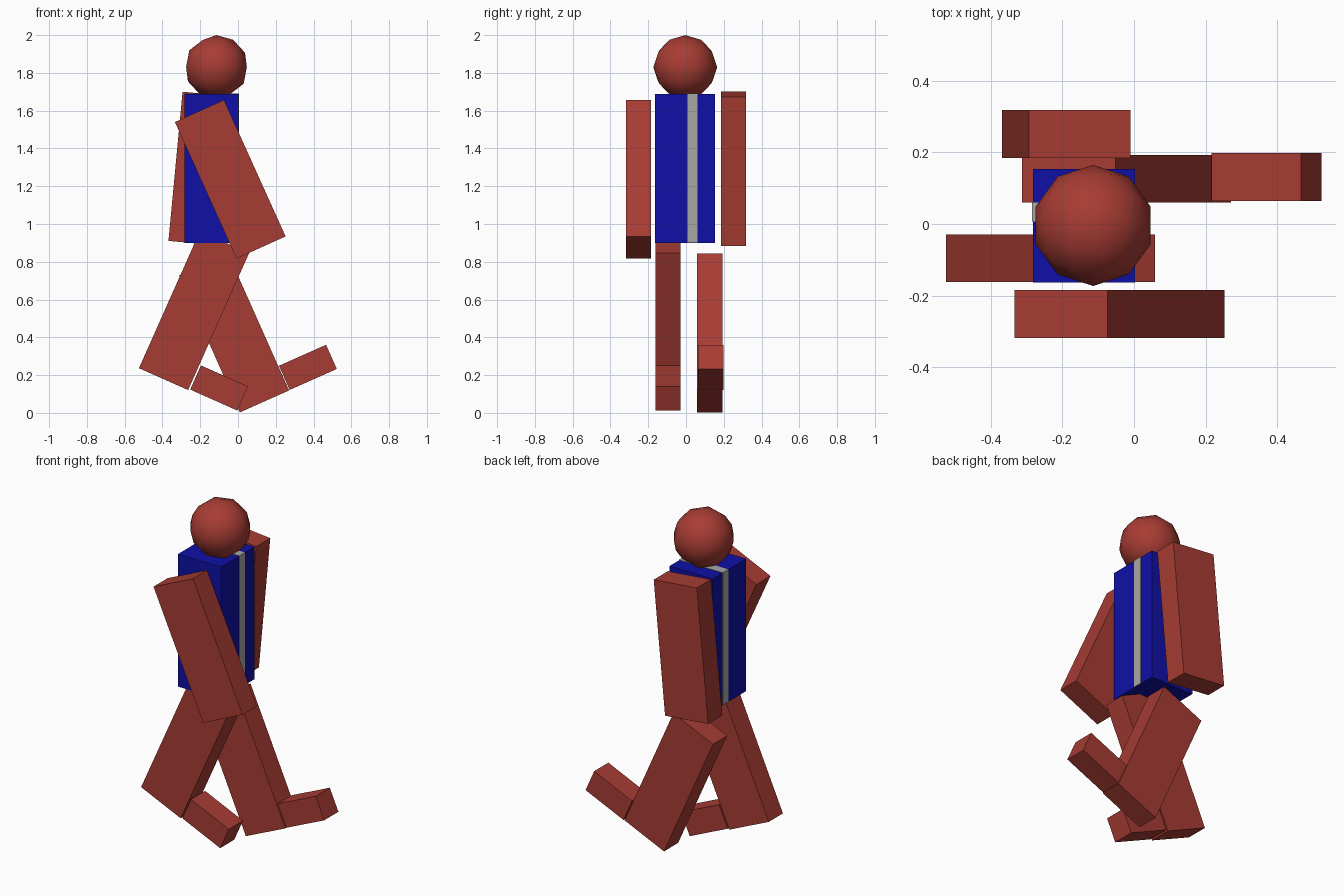
import bpy
from math import radians

if "Cube" in bpy.data.objects:
    bpy.data.objects.remove(bpy.data.objects["Cube"])


def material(name, rgb):
    m = bpy.data.materials.new(name)
    m.diffuse_color = (*rgb, 1)
    m.use_nodes = True
    m.node_tree.nodes["Principled BSDF"].inputs["Base Color"].default_value = m.diffuse_color
    return m


skin = material("skin", (0.386, 0.045, 0.034))
blue = material("blue", (0.005, 0.005, 0.386))
grey = material("grey", (0.386, 0.386, 0.386))


def box(name, centre, size, mat, tilt=0):
    """Box tilted about the y axis; positive tilt swings the lower end to -x."""
    bpy.ops.mesh.primitive_cube_add(size=1, location=centre,
                                    rotation=(0, radians(tilt), 0))
    ob = bpy.context.object
    ob.name = name
    ob.scale = size
    bpy.ops.object.transform_apply(location=False, rotation=False, scale=True)
    ob.data.materials.append(mat)
    return ob


# Jacket with a thin grey strip running up both sides and over the top
box("jacket", (-0.14, -0.005, 1.294), (0.285, 0.316, 0.788), blue)
box("jacket_strip", (-0.14, 0.0335, 1.296), (0.289, 0.053, 0.788), grey)

# Arms and legs: same block, swung in a walking pose
LIMB = (0.285, 0.133, 0.793)
for name, centre, tilt in (("right_arm", (-0.041, -0.251, 1.237), -24.3),
                           ("left_arm", (-0.189, 0.251, 1.292), 5.4),
                           ("right_leg", (-0.233, -0.096, 0.541), 24),
                           ("left_leg", (-0.021, 0.126, 0.423), -24)):
    box(name, centre, LIMB, skin, tilt)

# Feet: follow the tilt of their legs, with a hairline gap at the ankle
FOOT = (0.273, 0.133, 0.14)
box("right_foot", (-0.1, -0.096, 0.132), FOOT, skin, 24)
box("left_foot", (0.37, 0.131, 0.241), FOOT, skin, -24)

# Head: low-poly ball, smooth shaded
bpy.ops.mesh.primitive_ico_sphere_add(subdivisions=2, radius=0.169,
                                      location=(-0.114, -0.004, 1.831))
head = bpy.context.object
head.name = "head"
head.data.materials.append(skin)
bpy.ops.object.shade_smooth()
